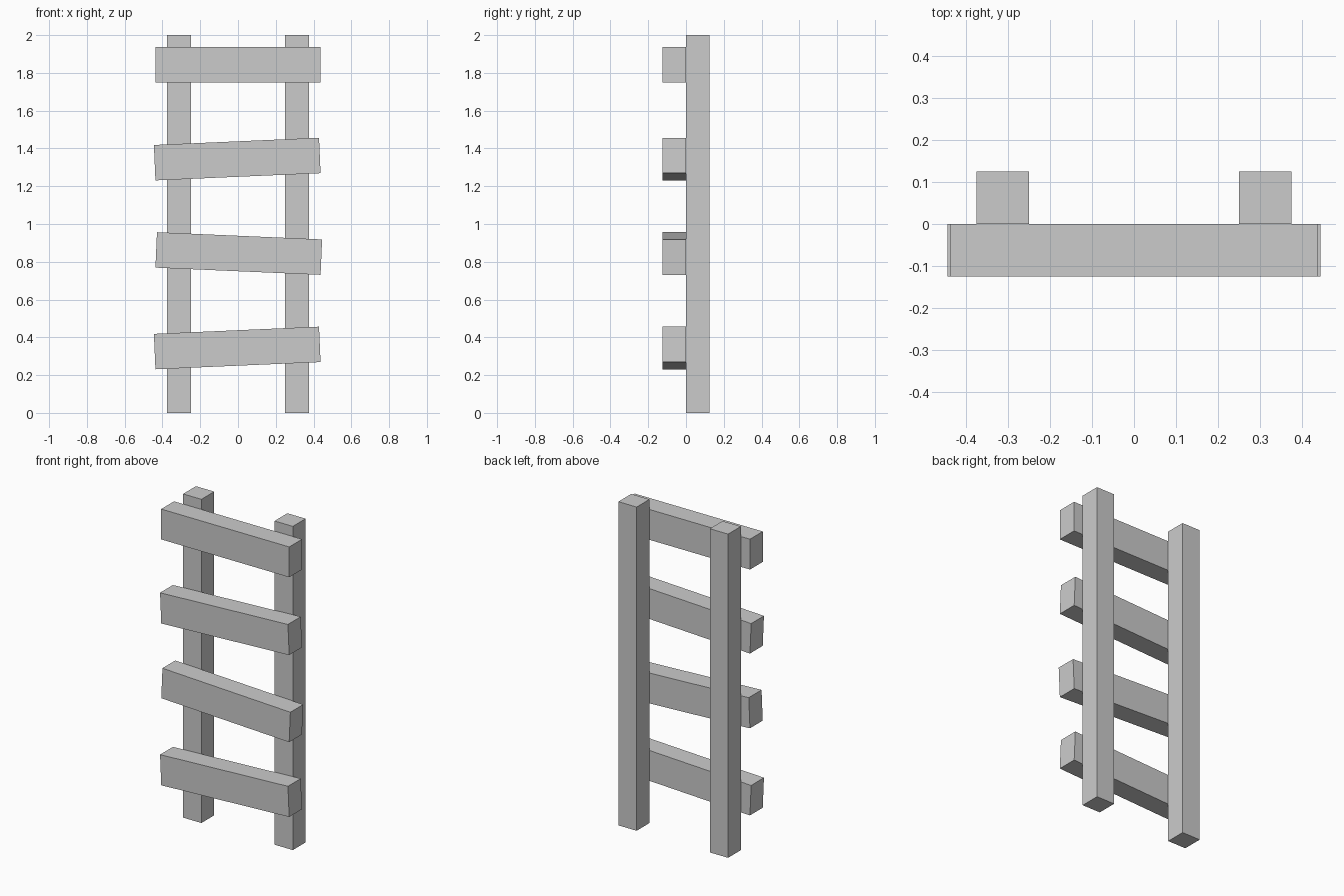
import bpy, math
from mathutils import Matrix

if "Cube" in bpy.data.objects:
    bpy.data.objects.remove(bpy.data.objects["Cube"])

def box(name, size, base, tilt=0.0):
    """Box resting on its base centre, tilted about that point in the front plane."""
    bpy.ops.mesh.primitive_cube_add(size=1)
    ob = bpy.context.object
    ob.name = name
    sx, sy, sz = size
    ob.data.transform(Matrix.Translation((0, 0, sz / 2)) @ Matrix.Diagonal((sx, sy, sz, 1)))
    ob.location = base
    ob.rotation_euler = (0, math.radians(-tilt), 0)  # positive raises the right end
    return ob

# Two upright posts at the back
for side, x in (("left", -0.3125), ("right", 0.3125)):
    box(f"{side}_post", (0.125, 0.125, 2.0), (x, 0.0625, 0))

# Four rungs nailed on the front, the lower three slightly crooked
for i, tilt in enumerate((2.5, -2.5, 2.5, 0)):
    box(f"rung_{i + 1}", (0.875, 0.125, 0.1875), (0, -0.0625, 0.25 + 0.5 * i), tilt)
